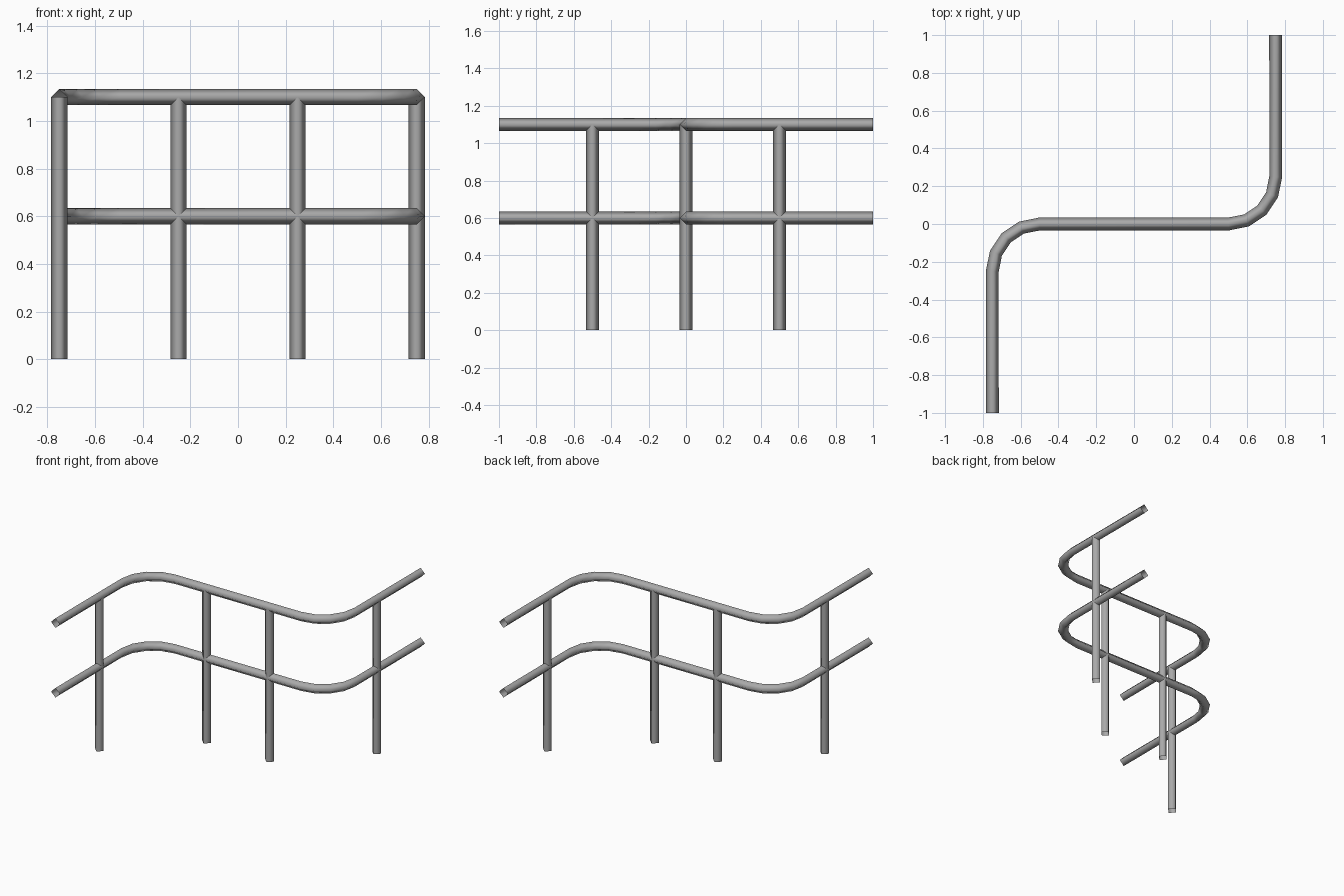
import bpy
import math

RADIUS = 0.034
BEND = 0.25
SIDE = 0.75

cube = bpy.data.objects.get("Cube")
if cube:
    bpy.data.objects.remove(cube, do_unlink=True)

steel = bpy.data.materials.new("grey_steel")
steel.use_nodes = True
grey = (0.4, 0.4, 0.4, 1)
steel.diffuse_color = grey
steel.node_tree.nodes["Principled BSDF"].inputs["Base Color"].default_value = grey


def tube(name, points):
    """Open-ended four-sided smooth tube along a path."""
    curve = bpy.data.curves.new(name, "CURVE")
    curve.dimensions = "3D"
    curve.bevel_depth = RADIUS
    curve.bevel_resolution = 0
    curve.use_fill_caps = False
    spline = curve.splines.new("POLY")
    spline.points.add(len(points) - 1)
    for target, point in zip(spline.points, points):
        target.co = (*point, 1)
    spline.use_smooth = True
    curve.materials.append(steel)
    obj = bpy.data.objects.new(name, curve)
    bpy.context.collection.objects.link(obj)
    bpy.ops.object.select_all(action="DESELECT")
    obj.select_set(True)
    bpy.context.view_layer.objects.active = obj
    bpy.ops.object.convert(target="MESH")
    bpy.ops.object.shade_smooth()


# S-shaped plan: straight end, quarter bend, then the same turned half round
half = [(-SIDE, -1)]
for i in range(5):
    a = math.pi - i * math.pi / 8
    half.append((-SIDE + BEND + BEND * math.cos(a), -BEND + BEND * math.sin(a)))
plan = half + [(-x, -y) for x, y in reversed(half)]

# Rails
for name, z in (("middle_rail", 0.6), ("top_rail", 1.1)):
    tube(name, [(x, y, z) for x, y in plan])

# Posts
posts = {"front_post": (-SIDE, -0.5), "right_post": (-0.25, 0),
         "left_post": (0.25, 0), "back_post": (SIDE, 0.5)}
for name, (x, y) in posts.items():
    tube(name, [(x, y, 0), (x, y, 1.1)])
